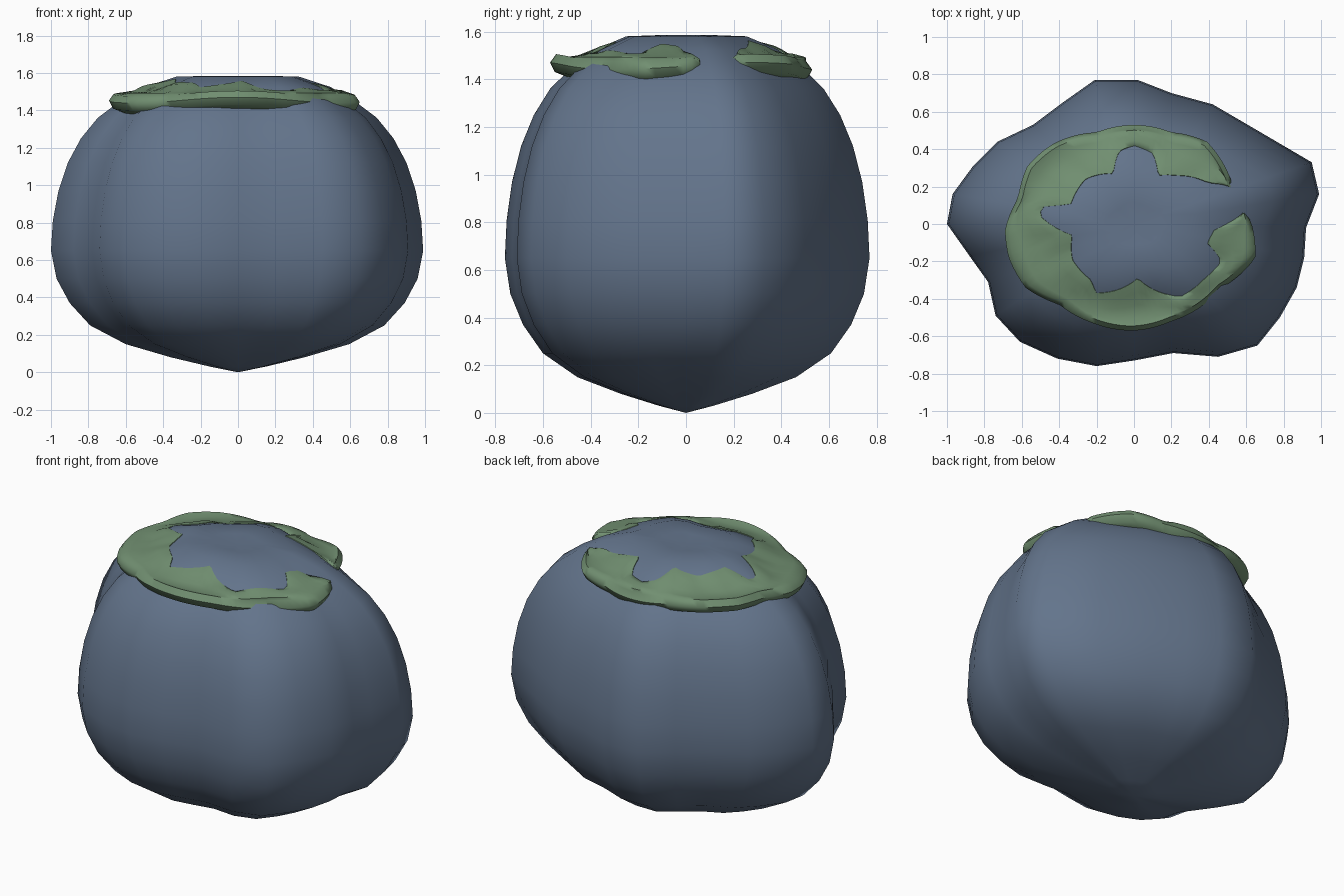
import bpy, bmesh, math
from mathutils import Vector

cube = bpy.data.objects.get("Cube")
if cube:
    bpy.data.objects.remove(cube, do_unlink=True)


def make_material(name, color):
    mat = bpy.data.materials.new(name)
    mat.use_nodes = True
    mat.diffuse_color = color
    shader = mat.node_tree.nodes["Principled BSDF"]
    shader.inputs["Base Color"].default_value = color
    shader.inputs["Roughness"].default_value = 0.8
    return mat


def interpolate(table, value):
    """Linear lookup in a sorted list of (key, result) pairs."""
    for (a, ra), (b, rb) in zip(table, table[1:]):
        if a <= value <= b:
            return ra + (rb - ra) * (value - a) / max(b - a, 1e-6)
    return table[0][1] if value < table[0][0] else table[-1][1]


def polar(outline):
    """Turn an outline into a closed (angle, radius) table."""
    turn = 2 * math.pi
    table = sorted((math.atan2(y, x) % turn, math.hypot(x, y)) for x, y in outline)
    first, last = table[0], table[-1]
    return [(last[0] - turn, last[1])] + table + [(first[0] + turn, first[1])]


def finish(name, bm, material):
    bmesh.ops.recalc_face_normals(bm, faces=bm.faces)
    mesh = bpy.data.meshes.new(name)
    bm.to_mesh(mesh)
    bm.free()
    mesh.materials.append(material)
    obj = bpy.data.objects.new(name, mesh)
    bpy.context.collection.objects.link(obj)
    bpy.ops.object.select_all(action="DESELECT")
    obj.select_set(True)
    bpy.context.view_layer.objects.active = obj
    bpy.ops.object.shade_smooth_by_angle(angle=math.radians(60))
    return obj


def bridge(bm, lower, upper):
    for i in range(len(lower)):
        j = (i + 1) % len(lower)
        bm.faces.new((lower[i], lower[j], upper[j], upper[i]))


blue = make_material("dusty blue skin", (0.125, 0.175, 0.26, 1))
green = make_material("leaf green", (0.165, 0.275, 0.165, 1))

# Widest cross-section of the lobed fruit, seen from above
girth = [(.99, .16), (.95, .33), (.66, .5), (.42, .64), (.2, .7), (.02, .77),
         (-.21, .77), (-.38, .65), (-.54, .53), (-.73, .44), (-.86, .31),
         (-.97, .16), (-1, 0), (-.88, -.17), (-.78, -.31), (-.74, -.49),
         (-.61, -.63), (-.41, -.72), (-.2, -.76), (0, -.73), (.21, -.69),
         (.45, -.71), (.66, -.65), (.78, -.5), (.87, -.34), (.91, -.18), (.92, -.02)]
# Side profile as (width, height) from the bottom tip to the crown
side = [(.15, .03), (.36, .08), (.6, .15), (.79, .25), (.9, .37), (.97, .5),
        (1, .65), (.99, .81), (.96, .97), (.91, 1.12), (.84, 1.25), (.75, 1.36),
        (.63, 1.45), (.5, 1.525), (.33, 1.58), (.15, 1.585)]
dimple_height = 1.57

# Fruit body
bm = bmesh.new()
rings = [[bm.verts.new((x * w, y * w, z)) for x, y in girth] for w, z in side]
for low, high in zip(rings, rings[1:]):
    bridge(bm, low, high)
for ring, z in ((rings[0], 0), (rings[-1], dimple_height)):
    tip = bm.verts.new((0, 0, z))
    for i, v in enumerate(ring):
        bm.faces.new((v, ring[(i + 1) % len(ring)], tip))
finish("fruit_body", bm, blue)

# Leafy crown collar: outer rim and star-shaped inner edge
rim = [(.53, .2), (.39, .44), (.2, .49), (-.2, .49), (-.43, .43), (-.57, .31),
       (-.62, .14), (-.69, -.03), (-.67, -.18), (-.58, -.34), (-.4, -.43),
       (-.22, -.53), (0, -.57), (.2, -.52), (.47, -.34), (.65, -.18), (.63, 0), (.6, .06)]
star = [(.53, .2), (.4, .22), (.22, .26), (.13, .26), (.1, .38), (0, .42), (-.08, .39),
        (-.11, .27), (-.26, .24), (-.34, .1), (-.5, .09), (-.5, .04), (-.33, -.06),
        (-.33, -.19), (-.23, -.3), (-.2, -.37), (-.08, -.35), (.02, -.29), (.15, -.37),
        (.25, -.39), (.38, -.29), (.47, -.2), (.39, -.1), (.43, -.03), (.59, .06)]
girth_polar, rim_polar, star_polar = polar(girth), polar(rim), polar(star)
crown = [(0, dimple_height)] + [(w, z) for w, z in reversed(side) if z > 1]


def body_height(angle, radius):
    return interpolate(crown, radius / interpolate(girth_polar, angle))


def collar_section(angle):
    """Points from the buried inner edge, over the rim and back beneath."""
    outer = interpolate(rim_polar, angle)
    inner = min(interpolate(star_polar, angle), outer - .01)
    edge = 1.455 + .015 * math.sin(3 * angle)
    points = [(inner - .02, body_height(angle, inner) - .03),
              (inner, body_height(angle, inner) + .003)]
    for t in (.25, .5, .75):
        r = inner + (outer - inner) * t
        cover = body_height(angle, r) + .012
        points.append((r, max(cover, 1.515 - .03 * t)))
    points += [(outer - .025, edge + .035), (outer, edge), (outer - .02, edge - .04),
               (outer - .07, edge - .06), (inner - .03, edge - .02)]
    return [(r * math.cos(angle), r * math.sin(angle), z) for r, z in points]


# The collar is open where one lobe pushes through on the left
gap_start, gap_end = math.atan2(.06, .59), math.atan2(.2, .53)
steps = 100
span = 2 * math.pi - (gap_end - gap_start)
bm = bmesh.new()
sections = []
for i in range(steps + 1):
    angle = (gap_end + span * i / steps) % (2 * math.pi)
    sections.append([bm.verts.new(p) for p in collar_section(angle)])
for a, b in zip(sections, sections[1:]):
    bridge(bm, a, b)
# Pinch the open ends so they sink into the fruit
for section in (sections[0], sections[-1]):
    middle = sum((v.co for v in section), Vector()) / len(section)
    for v in section:
        v.co = middle.lerp(v.co, .5)
    bm.faces.new(section)
finish("crown_collar", bm, green)
